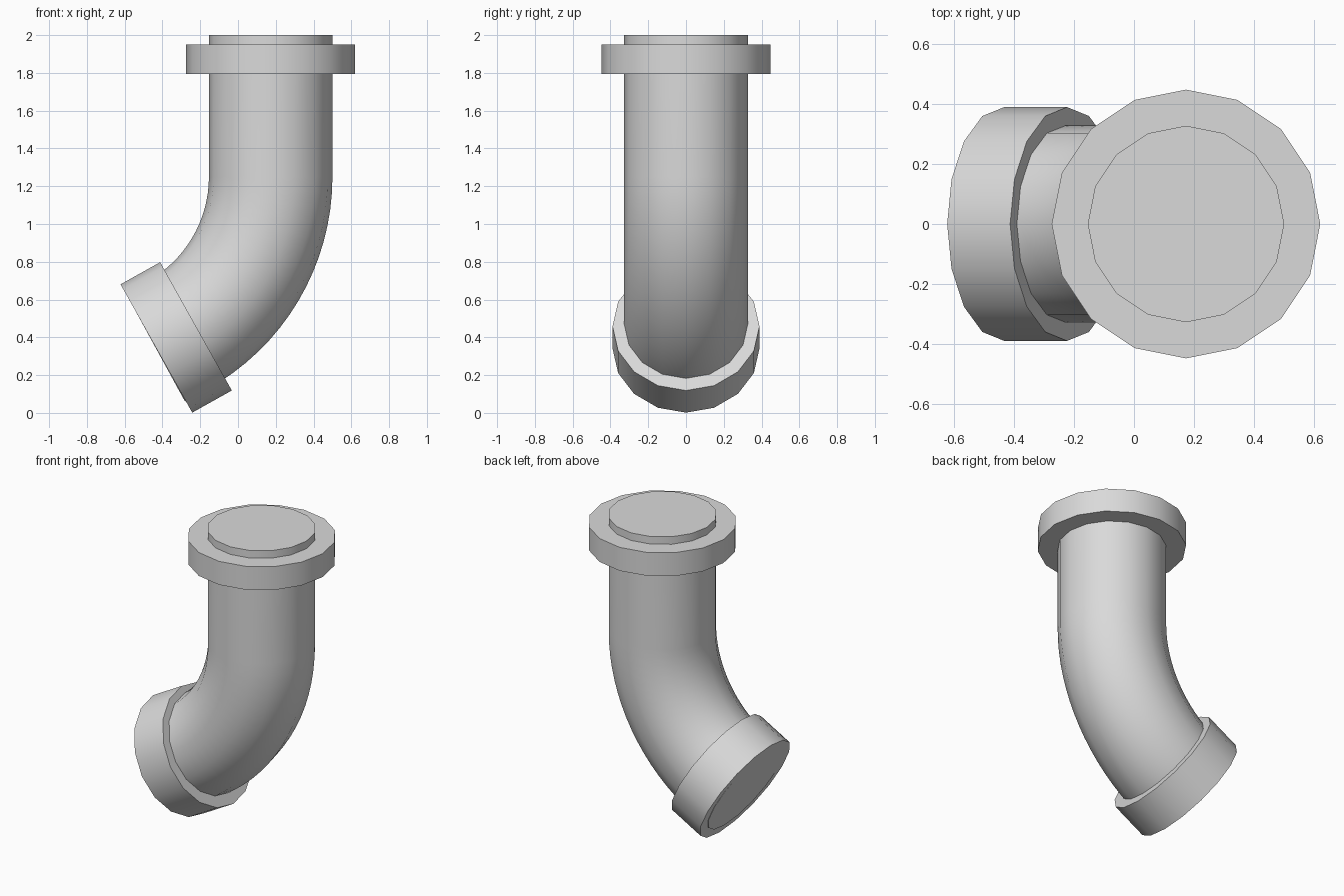
import bpy
import bmesh
import math
from mathutils import Vector

if "Cube" in bpy.data.objects:
    bpy.data.objects.remove(bpy.data.objects["Cube"])

SIDES = 16
PIPE_R = 0.327
AXIS_X = 0.173        # x of the vertical run
BEND_START = 1.25     # height where the bend begins
BEND_R = 0.96
BEND = math.radians(61.3)
SOCKET_TILT = math.radians(60.8)

grey = bpy.data.materials.new("light grey")
grey.diffuse_color = (0.7, 0.7, 0.7, 1)
grey.use_nodes = True
grey.node_tree.nodes["Principled BSDF"].inputs["Base Color"].default_value = grey.diffuse_color


def radial(a):
    return Vector((math.cos(a), 0, -math.sin(a)))


def tangent(a):
    return Vector((-math.sin(a), 0, -math.cos(a)))


def tube(name, sections):
    """Capped tube through (centre, bend angle, radius) sections."""
    bm = bmesh.new()
    rings = []
    for centre, a, r in sections:
        ring = []
        for i in range(SIDES):
            t = 2 * math.pi * i / SIDES
            offset = radial(a) * math.cos(t) + Vector((0, 1, 0)) * math.sin(t)
            ring.append(bm.verts.new(centre + offset * r))
        rings.append(ring)
    for p, q in zip(rings, rings[1:]):
        for i in range(SIDES):
            j = (i + 1) % SIDES
            bm.faces.new((p[i], p[j], q[j], q[i]))
    bm.faces.new(rings[0])
    bm.faces.new(rings[-1])
    bmesh.ops.recalc_face_normals(bm, faces=bm.faces)
    mesh = bpy.data.meshes.new(name)
    bm.to_mesh(mesh)
    bm.free()
    mesh.materials.append(grey)
    obj = bpy.data.objects.new(name, mesh)
    bpy.context.collection.objects.link(obj)
    bpy.ops.object.select_all(action='DESELECT')
    obj.select_set(True)
    bpy.context.view_layer.objects.active = obj
    bpy.ops.object.shade_smooth_by_angle(angle=math.radians(30))
    return obj


# Pipe: vertical run, bend, short straight end just proud of the socket
bend_centre = Vector((AXIS_X - BEND_R, 0, BEND_START))
sections = [(Vector((AXIS_X, 0, 2.0)), 0, PIPE_R)]
STEPS = 16
for k in range(STEPS + 1):
    a = BEND * k / STEPS
    sections.append((bend_centre + radial(a) * BEND_R, a, PIPE_R))
socket_end = Vector((-0.432, 0, 0.341))
run = (socket_end - sections[-1][0]).dot(tangent(BEND)) + 0.002
sections.append((sections[-1][0] + tangent(BEND) * run, BEND, PIPE_R))
tube("bent_pipe", sections)

# Flange near the top
tube("top_flange", [(Vector((AXIS_X, 0, z)), 0, 0.447) for z in (1.95, 1.795)])

# Collar around the lower end
tube("lower_socket", [(socket_end - tangent(SOCKET_TILT) * d, SOCKET_TILT, 0.389)
                      for d in (0.24, 0.0)])
